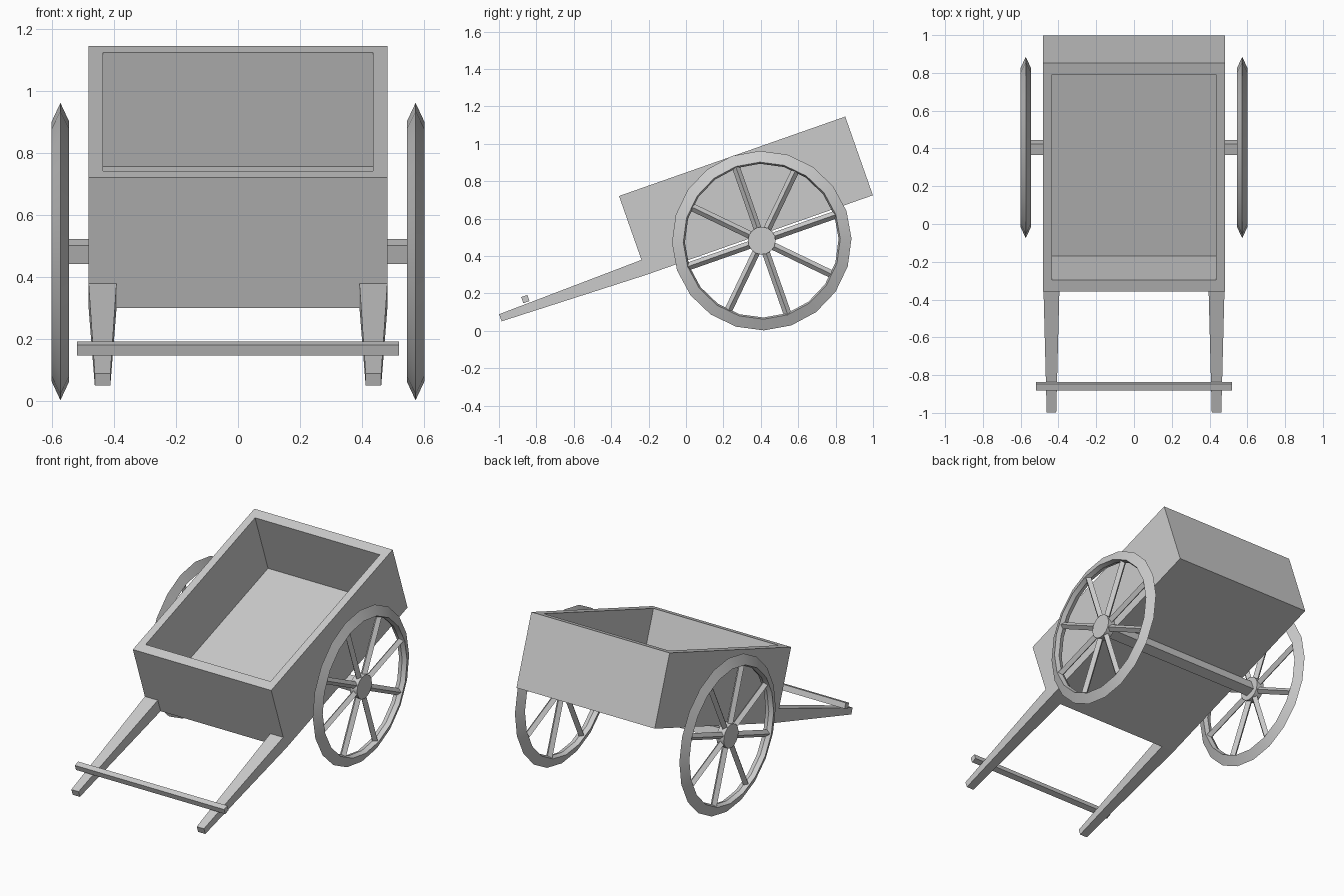
import bpy, bmesh, math
from mathutils import Matrix, Vector

cube = bpy.data.objects.get("Cube")
if cube:
    bpy.data.objects.remove(cube, do_unlink=True)

# The cart is built level around its axle, then tipped onto its shafts
TILT = Matrix.Translation((0, 0.405, 0.482)) @ Matrix.Rotation(math.radians(19.35), 4, 'X')
HALF_W, HALF_L = 0.482, 0.641
BOTTOM, TOP = 0.032, 0.478
WHEEL_X = 0.573


def finish(name, bm, mirror=False, smooth=False):
    bmesh.ops.recalc_face_normals(bm, faces=bm.faces)
    mesh = bpy.data.meshes.new(name)
    bm.to_mesh(mesh)
    bm.free()
    obj = bpy.data.objects.new(name, mesh)
    bpy.context.collection.objects.link(obj)
    obj.matrix_world = TILT
    if mirror:
        obj.modifiers.new("Mirror", 'MIRROR').use_mirror_merge = False
    if smooth:
        bpy.ops.object.select_all(action='DESELECT')
        obj.select_set(True)
        bpy.context.view_layer.objects.active = obj
        bpy.ops.object.shade_smooth_by_angle(angle=math.radians(30))
    return obj


def box(bm, centre, size):
    m = Matrix.Translation(centre) @ Matrix.Diagonal((*size, 1))
    return bmesh.ops.create_cube(bm, size=1, matrix=m)["verts"]


# Tray: a block whose top is inset to a rim and pushed down to the floor
bm = bmesh.new()
box(bm, (0, 0, (BOTTOM + TOP) / 2), (2 * HALF_W, 2 * HALF_L, TOP - BOTTOM))
top = max(bm.faces, key=lambda f: f.calc_center_median().z)
bmesh.ops.inset_individual(bm, faces=[top], thickness=0.03)
for v in top.verts:
    v.co.x = math.copysign(HALF_W - 0.047, v.co.x)
    v.co.y = math.copysign(HALF_L - 0.064, v.co.y)
floor = bmesh.ops.extrude_discrete_faces(bm, faces=[top])["faces"][0]
bmesh.ops.translate(bm, verts=floor.verts, vec=(0, 0, -0.39))
finish("tray", bm)

# Shafts: tapered bars running forward from the tray's lower corners
bm = bmesh.new()
shaft_x, shaft_z, tip_y = 0.437, BOTTOM + 0.042, -1.455
verts = box(bm, (shaft_x, (tip_y - HALF_L) / 2, shaft_z), (0.09, -tip_y - HALF_L, 0.084))
for v in verts:
    if v.co.y < tip_y + 0.01:
        v.co.x = shaft_x + (v.co.x - shaft_x) * 0.56
        v.co.z = shaft_z + (v.co.z - shaft_z) * 0.48
finish("shafts", bm, mirror=True)

# Crossbar resting on the shafts
bm = bmesh.new()
box(bm, (0, -1.296, 0.124), (1.04, 0.035, 0.035))
finish("crossbar", bm)

# Axle under the tray
bm = bmesh.new()
box(bm, (0, 0, 0), (2 * WHEEL_X - 0.04, 0.064, 0.064))
finish("axle", bm)

# Wheel rims: a wedge section spun around the axle
bm = bmesh.new()
section = [(0, 0.48), (0.028, 0.42), (0, 0.411), (-0.028, 0.42)]
ring = [bm.verts.new((WHEEL_X + x, 0, r)) for x, r in section]
edges = [bm.edges.new((ring[i - 1], ring[i])) for i in range(len(ring))]
bmesh.ops.spin(bm, geom=ring + edges, cent=(0, 0, 0), axis=(1, 0, 0),
               angle=math.tau, steps=20)
bmesh.ops.remove_doubles(bm, verts=bm.verts, dist=0.0005)
finish("wheel_rims", bm, mirror=True, smooth=True)

# Spokes: eight four-sided bars per wheel
bm = bmesh.new()
for i in range(8):
    m = (Matrix.Rotation(math.tau * i / 8, 4, 'X')
         @ Matrix.Translation((WHEEL_X, 0, 0.225)))
    bmesh.ops.create_cone(bm, cap_ends=True, segments=4, radius1=0.021,
                          radius2=0.021, depth=0.39, matrix=m)
finish("spokes", bm, mirror=True)

# Hubs
bm = bmesh.new()
m = Matrix.Translation((WHEEL_X, 0, 0)) @ Matrix.Rotation(math.pi / 2, 4, 'Y')
bmesh.ops.create_cone(bm, cap_ends=True, segments=16, radius1=0.074,
                      radius2=0.074, depth=0.05, matrix=m)
finish("hubs", bm, mirror=True, smooth=True)
